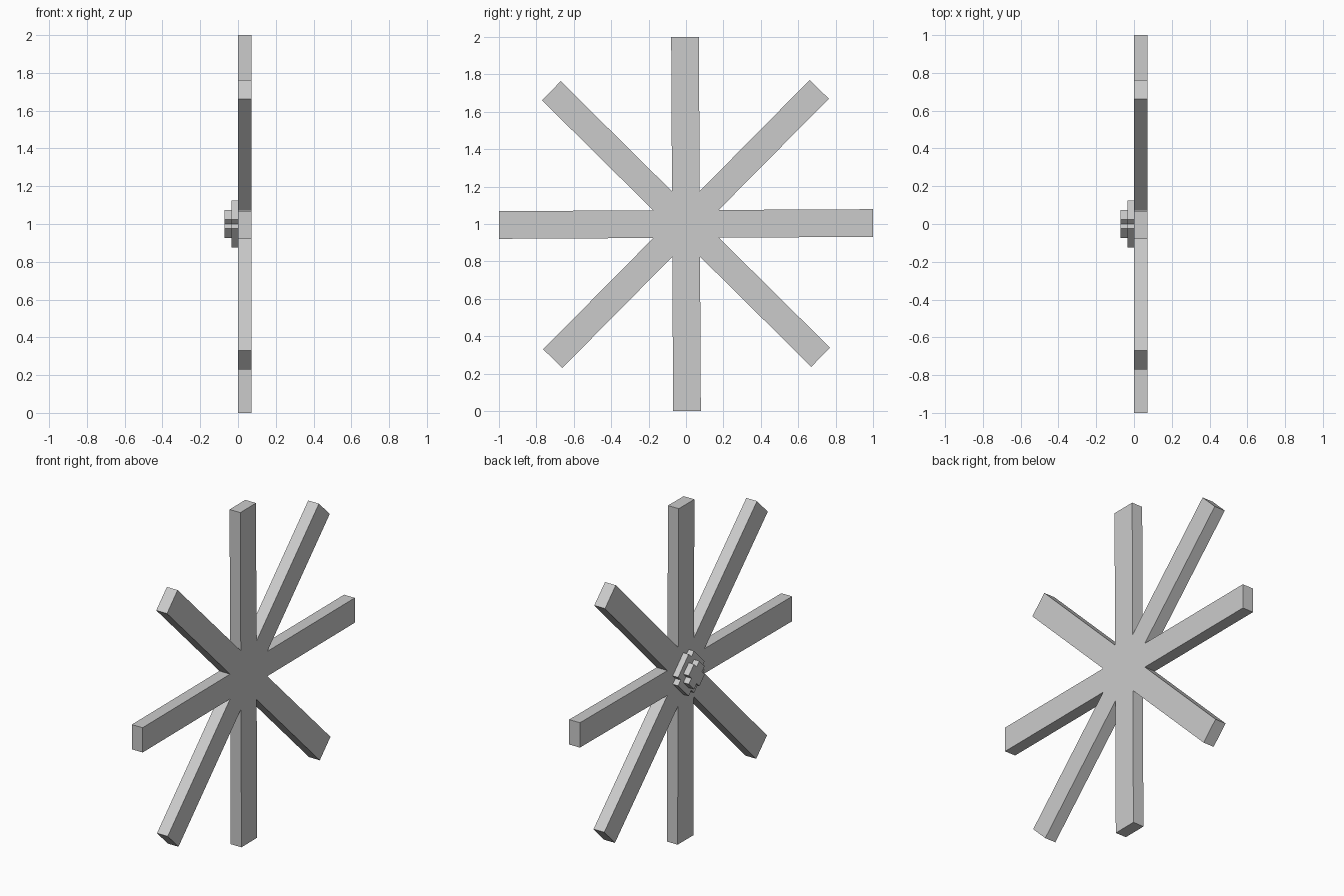
import bpy, bmesh
from math import sin, cos, radians, pi

if "Cube" in bpy.data.objects:
    bpy.data.objects.remove(bpy.data.objects["Cube"])

CZ = 1.0        # height of the centre
CELL = 0.0354   # thickness of one hub step


def prism(name, outline, x0, x1):
    """Extrude a (y, z) outline, given about the centre, from x0 to x1."""
    bm = bmesh.new()
    face = bm.faces.new([bm.verts.new((x0, y, z + CZ)) for y, z in outline])
    ext = bmesh.ops.extrude_face_region(bm, geom=[face])
    moved = [g for g in ext["geom"] if isinstance(g, bmesh.types.BMVert)]
    bmesh.ops.translate(bm, verts=moved, vec=(x1 - x0, 0, 0))
    bmesh.ops.recalc_face_normals(bm, faces=bm.faces)
    mesh = bpy.data.meshes.new(name)
    bm.to_mesh(mesh)
    bm.free()
    obj = bpy.data.objects.new(name, mesh)
    bpy.context.collection.objects.link(obj)
    return obj


def star_outline():
    """Eight spokes joined into one outline; diagonals are slightly longer."""
    pts = []
    spokes = [(1.0, 0.074), (1.013, 0.0715)]
    for i in range(8):
        a = i * pi / 4 + radians(0.3)
        length, w = spokes[i % 2]
        w_next = spokes[(i + 1) % 2][1]
        # two tip corners, then the notch shared with the next spoke
        notch = (w * cos(pi / 4) + w_next) / sin(pi / 4)
        for u, v in ((length, -w), (length, w), (notch, w)):
            pts.append((u * cos(a) - v * sin(a), u * sin(a) + v * cos(a)))
    return pts


def notched_square(cells):
    """Square of half-size `cells` missing one cell per corner, turned 45 degrees."""
    pts = []
    L, w = cells * CELL, (cells - 1) * CELL
    for i in range(4):
        a = pi / 4 + i * pi / 2
        for u, v in ((L, -w), (L, w), (w, w)):
            pts.append((u * cos(a) - v * sin(a), u * sin(a) + v * cos(a)))
    return pts


# Spoked star
prism("spoked_star", star_outline(), 0.0, 2 * CELL)

# Stepped hub on the -x side
prism("hub_base", notched_square(3), -CELL, 0.0)
prism("hub_cap", notched_square(2), -2 * CELL, -CELL)
